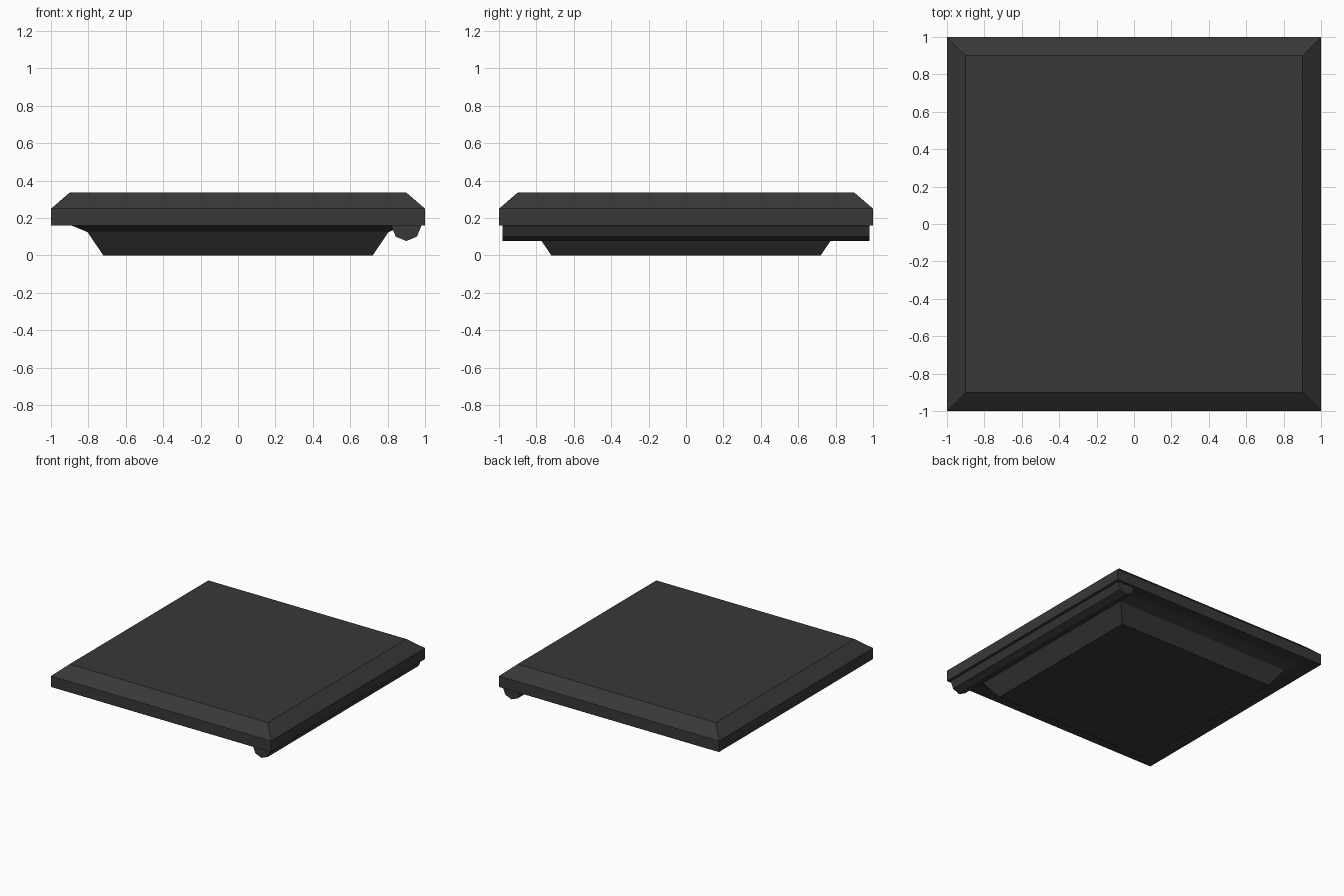
import bpy
import bmesh
import math

if "Cube" in bpy.data.objects:
    bpy.data.objects.remove(bpy.data.objects["Cube"])

charcoal = bpy.data.materials.new("charcoal")
charcoal.diffuse_color = (0.04, 0.04, 0.04, 1)
charcoal.use_nodes = True
charcoal.node_tree.nodes["Principled BSDF"].inputs["Base Color"].default_value = charcoal.diffuse_color


def finish(bm, name):
    bmesh.ops.recalc_face_normals(bm, faces=bm.faces)
    mesh = bpy.data.meshes.new(name)
    bm.to_mesh(mesh)
    bm.free()
    mesh.materials.append(charcoal)
    obj = bpy.data.objects.new(name, mesh)
    bpy.context.collection.objects.link(obj)
    return obj


def square_stack(name, profile):
    """Closed solid through square rings given as (half width, height)."""
    bm = bmesh.new()
    rings = [[bm.verts.new((sx * h, sy * h, z))
              for sx, sy in ((-1, -1), (1, -1), (1, 1), (-1, 1))]
             for h, z in profile]
    for low, high in zip(rings, rings[1:]):
        for i in range(4):
            j = (i + 1) % 4
            bm.faces.new((low[i], low[j], high[j], high[i]))
    bm.faces.new(rings[0][::-1])
    bm.faces.new(rings[-1])
    return finish(bm, name)


# Panel with tapered foot, flared neck, straight rim and chamfered top
square_stack("panel", [(0.72, 0), (0.805, 0.125), (0.89, 0.16),
                       (1.0, 0.16), (1.0, 0.25), (0.9, 0.336)])

# Eight-sided hinge rod half sunk under the right edge
bm = bmesh.new()
bmesh.ops.create_cone(bm, cap_ends=True, segments=8,
                      radius1=0.08, radius2=0.08, depth=1.96)
rod = finish(bm, "hinge_rod")
rod.location = (0.9, 0, 0.157)
rod.rotation_euler = (math.pi / 2, 0, 0)
